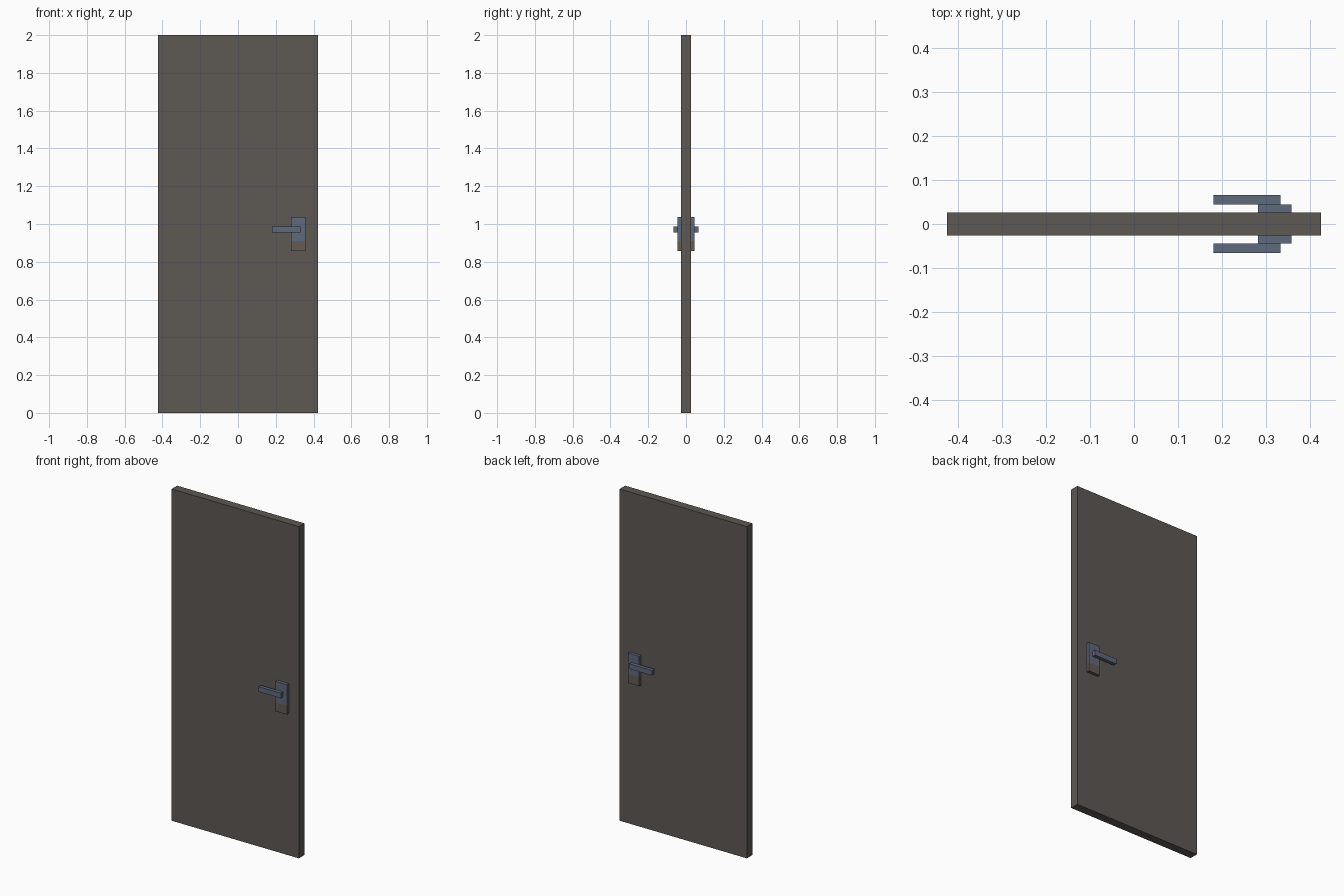
import bpy, bmesh
from mathutils import Vector

if "Cube" in bpy.data.objects:
    bpy.data.objects.remove(bpy.data.objects["Cube"])


def material(name, rgb):
    m = bpy.data.materials.new(name)
    m.diffuse_color = (*rgb, 1)
    m.use_nodes = True
    m.node_tree.nodes["Principled BSDF"].inputs["Base Color"].default_value = m.diffuse_color
    return m


DOOR = material("dark_brown_grey", (0.109, 0.098, 0.087))
METAL = material("blue_grey_metal", (0.114, 0.144, 0.200))
BROWN = material("plate_brown", (0.125, 0.104, 0.089))


def box(name, lo, hi, mats, split_z=None):
    """Box from corner to corner; faces under split_z get the second colour."""
    lo, hi = Vector(lo), Vector(hi)
    bm = bmesh.new()
    bmesh.ops.create_cube(bm, size=1)
    for v in bm.verts:
        v.co = Vector([(lo[i] + hi[i]) / 2 + v.co[i] * (hi[i] - lo[i]) for i in range(3)])
    if split_z is not None:
        bmesh.ops.bisect_plane(bm, geom=bm.verts[:] + bm.edges[:] + bm.faces[:],
                               plane_co=(0, 0, split_z), plane_no=(0, 0, 1))
        for f in bm.faces:
            f.material_index = int(f.calc_center_median().z < split_z)
    mesh = bpy.data.meshes.new(name)
    bm.to_mesh(mesh)
    bm.free()
    for m in mats:
        mesh.materials.append(m)
    obj = bpy.data.objects.new(name, mesh)
    bpy.context.collection.objects.link(obj)
    return obj


# Door slab
T = 0.026
box("door_panel", (-0.424, -T, 0), (0.424, T, 2), [DOOR])

# Handle plate and lever on both faces
for side, s in (("front", -1), ("back", 1)):
    def span(a, b):
        return sorted((s * a, s * b))
    y0, y1 = span(T, 0.0445)
    box(side + "_handle_plate", (0.281, y0, 0.856), (0.357, y1, 1.036), [METAL, BROWN], 0.910)
    y0, y1 = span(0.0445, 0.0655)
    box(side + "_lever", (0.181, y0, 0.955), (0.332, y1, 0.986), [METAL])
